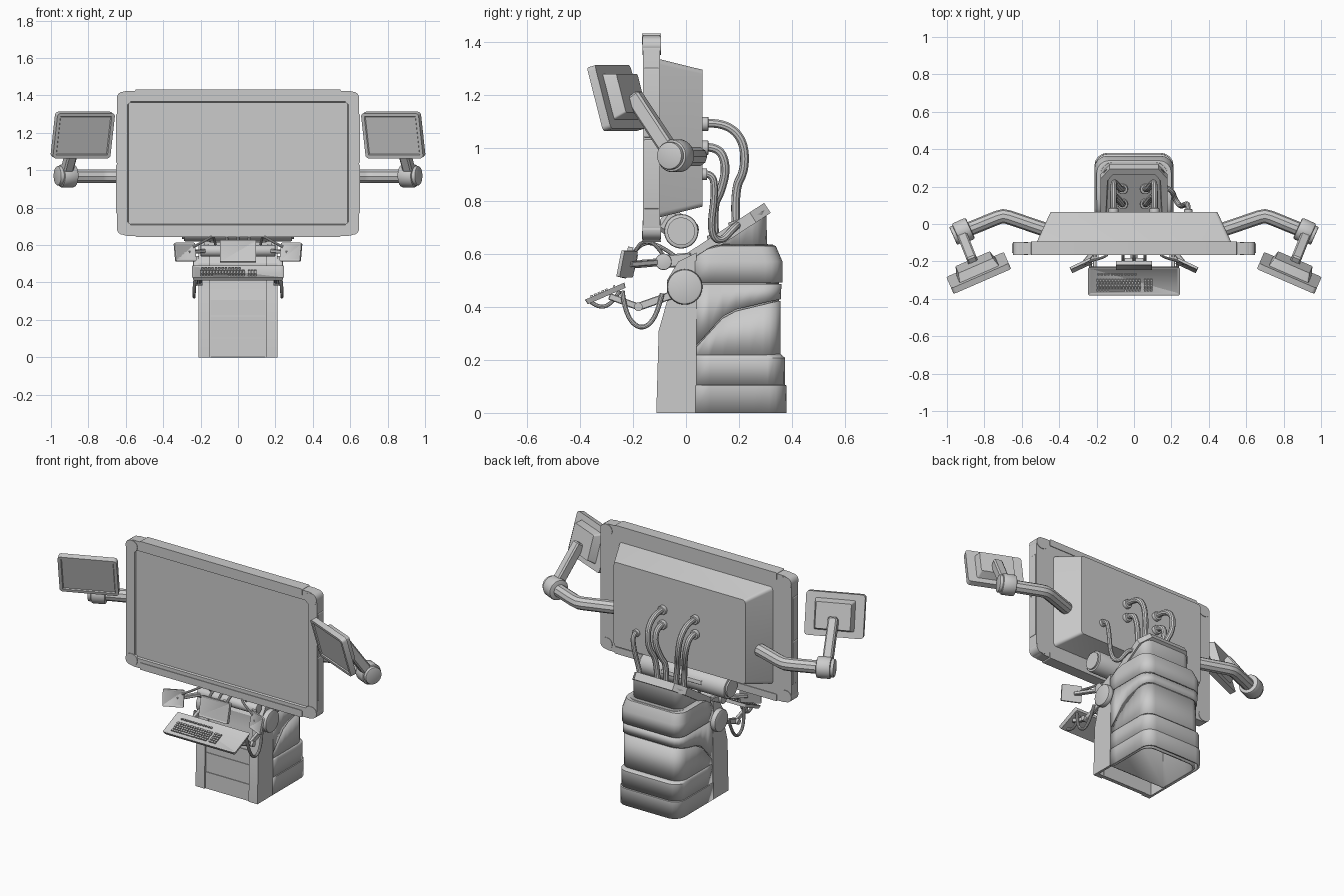
import bpy, bmesh
from math import radians, sin, cos, pi
from mathutils import Matrix, Vector

if "Cube" in bpy.data.objects:
    bpy.data.objects.remove(bpy.data.objects["Cube"])

T = Matrix.Translation


def R(deg, axis):
    return Matrix.Rotation(radians(deg), 4, axis)


def finish(name, bm, M=None):
    if M:
        bm.transform(M)
    bmesh.ops.recalc_face_normals(bm, faces=bm.faces)
    me = bpy.data.meshes.new(name)
    bm.to_mesh(me)
    bm.free()
    ob = bpy.data.objects.new(name, me)
    bpy.context.collection.objects.link(ob)
    return ob


def slab(name, w, h, d, r, M, taper=(1, 1), inset=0, push=0):
    """Rounded panel in local xz, facing -y; the back is scaled by taper."""
    bm = bmesh.new()
    pts = []
    for k, (sx, sz) in enumerate([(1, 1), (-1, 1), (-1, -1), (1, -1)]):
        for i in range(5):
            a = (k + i / 4) * pi / 2
            pts.append((sx * (w / 2 - r) + r * cos(a), sz * (h / 2 - r) + r * sin(a)))
    f = [bm.verts.new((x, -d / 2, z)) for x, z in pts]
    b = [bm.verts.new((x * taper[0], d / 2, z * taper[1])) for x, z in pts]
    front = bm.faces.new(f)
    bm.faces.new(b[::-1])
    for i in range(len(f)):
        j = (i + 1) % len(f)
        bm.faces.new((f[i], b[i], b[j], f[j]))
    bmesh.ops.recalc_face_normals(bm, faces=bm.faces)
    if inset:
        bmesh.ops.inset_region(bm, faces=[front], thickness=inset)
        bmesh.ops.inset_region(bm, faces=[front], thickness=0.004)
        for v in front.verts:
            v.co.y += push
    return finish(name, bm, M)


def along(a, b):
    a, b = Vector(a), Vector(b)
    return T((a + b) / 2) @ (b - a).to_track_quat('Z', 'Y').to_matrix().to_4x4(), (b - a).length


def cyl(name, a, b, r, bevel=0.0, n=32):
    M, L = along(a, b)
    bm = bmesh.new()
    bmesh.ops.create_cone(bm, cap_ends=True, segments=n, radius1=r, radius2=r, depth=L)
    if bevel:
        rim = [e for e in bm.edges if abs(e.verts[0].co.z - e.verts[1].co.z) < 1e-5]
        bmesh.ops.bevel(bm, geom=rim, offset=bevel, segments=2, affect='EDGES', profile=0.5)
    return finish(name, bm, M)


def bar(name, a, b, w, t):
    M, L = along(a, b)
    bm = bmesh.new()
    bmesh.ops.create_cube(bm, size=1, matrix=M @ Matrix.Diagonal((w, t, L, 1)))
    bmesh.ops.bevel(bm, geom=bm.edges[:], offset=min(w, t) * 0.15, segments=1, affect='EDGES')
    return finish(name, bm)


def tube(name, pts, r, smooth=True):
    cu = bpy.data.curves.new(name, 'CURVE')
    cu.dimensions = '3D'
    cu.bevel_depth, cu.bevel_resolution, cu.use_fill_caps = r, 3, True
    sp = cu.splines.new('NURBS' if smooth else 'POLY')
    sp.points.add(len(pts) - 1)
    for p, q in zip(sp.points, pts):
        p.co = (*q, 1)
    if smooth:
        sp.use_endpoint_u, sp.order_u, sp.resolution_u = True, 3, 8
    tmp = bpy.data.objects.new(name + "_path", cu)
    bpy.context.collection.objects.link(tmp)
    bpy.context.view_layer.update()
    me = bpy.data.meshes.new_from_object(tmp.evaluated_get(bpy.context.evaluated_depsgraph_get()))
    bpy.data.objects.remove(tmp)
    ob = bpy.data.objects.new(name, me)
    bpy.context.collection.objects.link(ob)


def prism(name, prof, x0, x1):
    bm = bmesh.new()
    face = bm.faces.new([bm.verts.new((x0, y, z)) for y, z in prof])
    out = bmesh.ops.extrude_face_region(bm, geom=[face])
    for v in out['geom']:
        if isinstance(v, bmesh.types.BMVert):
            v.co.x = x1
    bm.faces.new([bm.verts.new((x0, y, z)) for y, z in prof]) if face not in bm.faces else None
    return finish(name, bm)


def shell(name, levels, front=0.035, c=0.06, closed=False, cap=False, t=0.012):
    """Loft U-shaped plan sections; level = (half width, back y, z or z(y))."""
    bm = bmesh.new()
    rows = []
    for w, b, z in levels:
        half = [(w, front + (b - c - front) * k / 5) for k in range(6)]
        half += [(w - c + c * cos(a), b - c + c * sin(a)) for a in (pi / 8, pi / 4, 3 * pi / 8, pi / 2)]
        plan = half + [(-x, y) for x, y in half[::-1]]
        rows.append([bm.verts.new((x, y, z(y) if callable(z) else z)) for x, y in plan])
    n = len(rows[0])
    for lo, hi in zip(rows, rows[1:]):
        for i in range(n if closed else n - 1):
            j = (i + 1) % n
            bm.faces.new((lo[i], lo[j], hi[j], hi[i]))
    if cap:
        bm.faces.new(rows[-1])
    ob = finish(name, bm)
    m = ob.modifiers.new("thickness", 'SOLIDIFY')
    m.thickness, m.offset = t, 0
    return ob


def slope(y):
    return 0.60 + (y - 0.015) * 0.65


# pedestal core and wrapped bands
shell("pedestal_core", [(0.19, 0.345, 0.0), (0.19, 0.345, 0.5), (0.19, 0.345, 0.56),
      (0.175, 0.325, lambda y: min(0.63, slope(y) - 0.03))], closed=True, cap=True)
shell("base_band_low", [(0.204, 0.374, 0.0), (0.206, 0.374, 0.1), (0.2, 0.366, 0.104)])
shell("base_band_high", [(0.203, 0.368, 0.106), (0.203, 0.368, 0.205), (0.195, 0.35, 0.22)])


def seam(y, off=0.0):
    return off + (0.25 + (y - 0.035) * 1.1 if y < 0.155 else 0.382 + (y - 0.155) * 0.24)


shell("middle_cover", [(0.197, 0.35, 0.2), (0.197, 0.35, lambda y: seam(y, -0.006))])
shell("upper_cover", [(0.203, 0.352, seam), (0.204, 0.354, 0.487)])
shell("shoulder_cover", [(0.205, 0.358, 0.492), (0.205, 0.358, lambda y: min(0.57, slope(y) - 0.03)),
      (0.195, 0.335, lambda y: min(0.625, slope(y) - 0.03)), (0.165, 0.30, lambda y: min(0.632, slope(y) - 0.03))])
shell("neck", [(0.165, 0.30, lambda y: min(0.62, slope(y) - 0.03)), (0.165, 0.30, lambda y: slope(y) - 0.02)],
      closed=True, cap=True, c=0.05)

# sloping cable tray with recessed middle
bm = bmesh.new()
plan = [(0.18, 0.0), (0.18, 0.24), (0.13, 0.295), (-0.13, 0.295), (-0.18, 0.24), (-0.18, 0.0)]
top = bm.faces.new([bm.verts.new((x, y, slope(y) + 0.01)) for x, y in plan])
ext = bmesh.ops.extrude_face_region(bm, geom=[top])
tray_n = Vector((0, 0.545, -0.84)) * 0.045
for v in ext['geom']:
    if isinstance(v, bmesh.types.BMVert):
        v.co += tray_n
bmesh.ops.recalc_face_normals(bm, faces=bm.faces)
bm.faces.ensure_lookup_table()
top = max(bm.faces, key=lambda f: f.normal.z)
bmesh.ops.inset_region(bm, faces=[top], thickness=0.04)
bmesh.ops.inset_region(bm, faces=[top], thickness=0.005)
for v in top.verts:
    v.co += tray_n * 0.4
finish("cable_tray", bm)

# front column: side plates, corner posts, panels
edge = [(-0.112, 0), (-0.103, 0.31), (-0.072, 0.42), (-0.072, 0.5), (-0.03, 0.57)]
for s in (1, -1):
    prism("column_side", edge + [(0.04, 0.605), (0.04, 0)], s * 0.195, s * 0.21)
    prism("column_post", edge + [(y + 0.03, z) for y, z in edge[::-1]], s * 0.15, s * 0.205)
inner = [(y + 0.012, z) for y, z in edge]
prism("column_backing", inner + [(y + 0.02, z) for y, z in inner[::-1]], -0.16, 0.16)
for z0, z1 in ((0.0, 0.1), (0.106, 0.218), (0.224, 0.305)):
    slab("column_panel", 0.296, z1 - z0, 0.012, 0.003, T((0, -0.1 + 0.03 * z1, (z0 + z1) / 2)) @ R(-1.7, 'X'))

# pivots
cyl("tilt_roller", (-0.29, -0.018, 0.685), (0.29, -0.018, 0.685), 0.065, 0.008)
cyl("tilt_roller_core", (-0.3, -0.018, 0.685), (0.3, -0.018, 0.685), 0.052)
bar("screen_bracket", (0, -0.09, 0.74), (0, 0.03, 0.66), 0.3, 0.1)
cyl("front_rod", (-0.2, -0.085, 0.57), (0.2, -0.085, 0.57), 0.031, 0.004)
for s in (1, -1):
    cyl("side_pivot", (s * 0.19, -0.005, 0.475), (s * 0.24, -0.005, 0.475), 0.067, 0.01)
    bar("rod_bracket", (s * 0.17, -0.09, 0.57), (s * 0.17, 0.02, 0.58), 0.03, 0.05)

# main screen
slab("main_screen_frame", 1.296, 0.775, 0.064, 0.055, T((0, -0.13, 1.037)), inset=0.058, push=0.012)
for z in (0.665, 1.41):
    slab("frame_long_strip", 1.1, 0.042, 0.072, 0.006, T((0, -0.13, z)))
for s in (1, -1):
    for z in (0.9, 1.17):
        slab("frame_side_strip", 0.03, 0.262, 0.052, 0.006, T((s * 0.637, -0.13, z)))
    for z in (0.69, 1.385):
        slab("frame_corner_pad", 0.08, 0.07, 0.07, 0.034, T((s * 0.608, -0.13, z)))
slab("main_screen_housing", 1.05, 0.6, 0.17, 0.02, T((0, -0.022, 1.036)), taper=(0.85, 0.86))

# side arms and small screens
for s in (1, -1):
    tube("side_arm", [(s * x, y, 0.967) for x, y in
         ((0.44, -0.04), (0.5, -0.022), (0.67, 0.036), (0.7, 0.042), (0.73, 0.034), (0.9, -0.035))], 0.038, False)
    cyl("arm_joint", (s * 0.875, -0.022, 0.97), (s * 0.95, -0.056, 0.97), 0.062, 0.01)
    cyl("arm_joint_cap", (s * 0.94, -0.052, 0.97), (s * 0.967, -0.064, 0.97), 0.052, 0.006)
    bar("screen_arm", (s * 0.92, -0.055, 0.98), (s * 0.862, -0.2, 1.2), 0.055, 0.06)
    M = T((s * 0.83, -0.262, 1.188)) @ R(-23.5 * s, 'Z') @ R(15.5, 'X')
    slab("small_screen", 0.335, 0.25, 0.034, 0.018, M, inset=0.018, push=0.006)
    slab("small_screen_back", 0.23, 0.18, 0.05, 0.01, M @ T((0, 0.04, 0)), taper=(0.87, 0.84))

    # little side displays
    P = T((s * 0.283, -0.222, 0.562)) @ R(-25 * s, 'Z') @ R(-12, 'X')
    slab("side_display", 0.12, 0.1, 0.014, 0.006, P, inset=0.006, push=0.002)
    bar("display_arm", (s * 0.27, -0.212, 0.56), (s * 0.17, -0.09, 0.57), 0.025, 0.02)
    tube("display_loop", [(s * 0.12, -0.09, 0.6), (s * 0.13, -0.12, 0.645), (s * 0.14, -0.17, 0.645),
         (s * 0.2, -0.19, 0.61), (s * 0.24, -0.2, 0.59)], 0.007)

    # keyboard supports and hoses
    bar("keyboard_arm_rear", (s * 0.21, -0.01, 0.46), (s * 0.21, -0.18, 0.4), 0.02, 0.03)
    bar("keyboard_arm_front", (s * 0.21, -0.18, 0.4), (s * 0.21, -0.29, 0.44), 0.02, 0.025)
    cyl("keyboard_hinge", (s * 0.19, -0.18, 0.4), (s * 0.235, -0.18, 0.4), 0.016)
    tube("keyboard_hose", [(s * 0.225, -0.24, 0.46), (s * 0.235, -0.23, 0.37), (s * 0.235, -0.17, 0.31),
         (s * 0.235, -0.11, 0.36), (s * 0.225, -0.09, 0.45)], 0.009)
    tube("keyboard_handle", [(s * 0.2, -0.36, 0.42), (s * 0.2, -0.33, 0.395), (s * 0.2, -0.28, 0.41),
         (s * 0.2, -0.25, 0.46)], 0.008)

# centre display
slab("centre_display", 0.195, 0.12, 0.02, 0.006, T((0, -0.222, 0.567)) @ R(-13, 'X'), inset=0.006, push=0.002)
slab("centre_display_back", 0.12, 0.08, 0.025, 0.006, T((0, -0.2, 0.567)) @ R(-13, 'X'), taper=(0.8, 0.8))
bar("centre_display_arm", (0, -0.195, 0.56), (0, -0.085, 0.57), 0.04, 0.03)
for x in (-0.06, 0, 0.06):
    tube("display_cable", [(x, -0.2, 0.6), (x, -0.17, 0.645), (x, -0.1, 0.635), (x, -0.04, 0.59)], 0.008)

# keyboard and keys
K = T((0, -0.303, 0.45)) @ R(-66.5, 'X')
slab("keyboard", 0.49, 0.163, 0.02, 0.008, K, taper=(0.97, 0.95), inset=0.008, push=0.002)
bm = bmesh.new()


def key(x, z, w=0.013, h=0.011):
    bmesh.ops.create_cube(bm, size=1, matrix=K @ T((x, -0.011, z)) @ Matrix.Diagonal((w, 0.01, h, 1)))


for r in range(5):
    for c in range(15):
        if r or not 4 <= c <= 9:
            key(-0.195 + c * 0.016 + (r % 2) * 0.003, -0.052 + r * 0.015)
    for c in range(3):
        key(0.06 + c * 0.016, -0.052 + r * 0.015)
key(-0.092, -0.052, 0.09)
for c in range(12):
    key(-0.19 + c * 0.018, 0.04, 0.012, 0.008)
finish("keys", bm)

# rear cables with sockets
for s in (1, -1):
    routes = [[(s * 0.11, 0.05, 1.09), (s * 0.11, 0.13, 1.1), (s * 0.11, 0.215, 1.04), (s * 0.1, 0.225, 0.92),
               (s * 0.07, 0.18, 0.84), (s * 0.06, 0.19, 0.69)],
              [(s * 0.11, 0.05, 1.0), (s * 0.11, 0.12, 1.01), (s * 0.105, 0.155, 0.93), (s * 0.08, 0.13, 0.83),
               (s * 0.06, 0.1, 0.78), (s * 0.06, 0.11, 0.64)]]
    for p in routes:
        tube("rear_cable", p, 0.017)
        x, y, z = p[0]
        cyl("cable_socket", (x, 0.05, z), (x, 0.085, z), 0.027, 0.004, 20)
        x, y, z = p[-1]
        cyl("tray_socket", (x, y + 0.01, z - 0.02), (x, y - 0.006, z + 0.035), 0.027, 0.004, 20)
tube("side_cable", [(0.29, 0.05, 0.9), (0.29, 0.1, 0.91), (0.28, 0.11, 0.83), (0.25, 0.09, 0.68),
     (0.22, 0.13, 0.64), (0.2, 0.19, 0.71), (0.15, 0.2, 0.71)], 0.014)
cyl("side_cable_socket", (0.29, 0.05, 0.9), (0.29, 0.08, 0.9), 0.022, 0.004, 20)

# smooth round parts, keep edges sharp
for ob in bpy.context.scene.objects:
    ob.select_set(ob.type == 'MESH')
    bpy.context.view_layer.objects.active = ob
bpy.ops.object.shade_smooth_by_angle(angle=radians(30))
